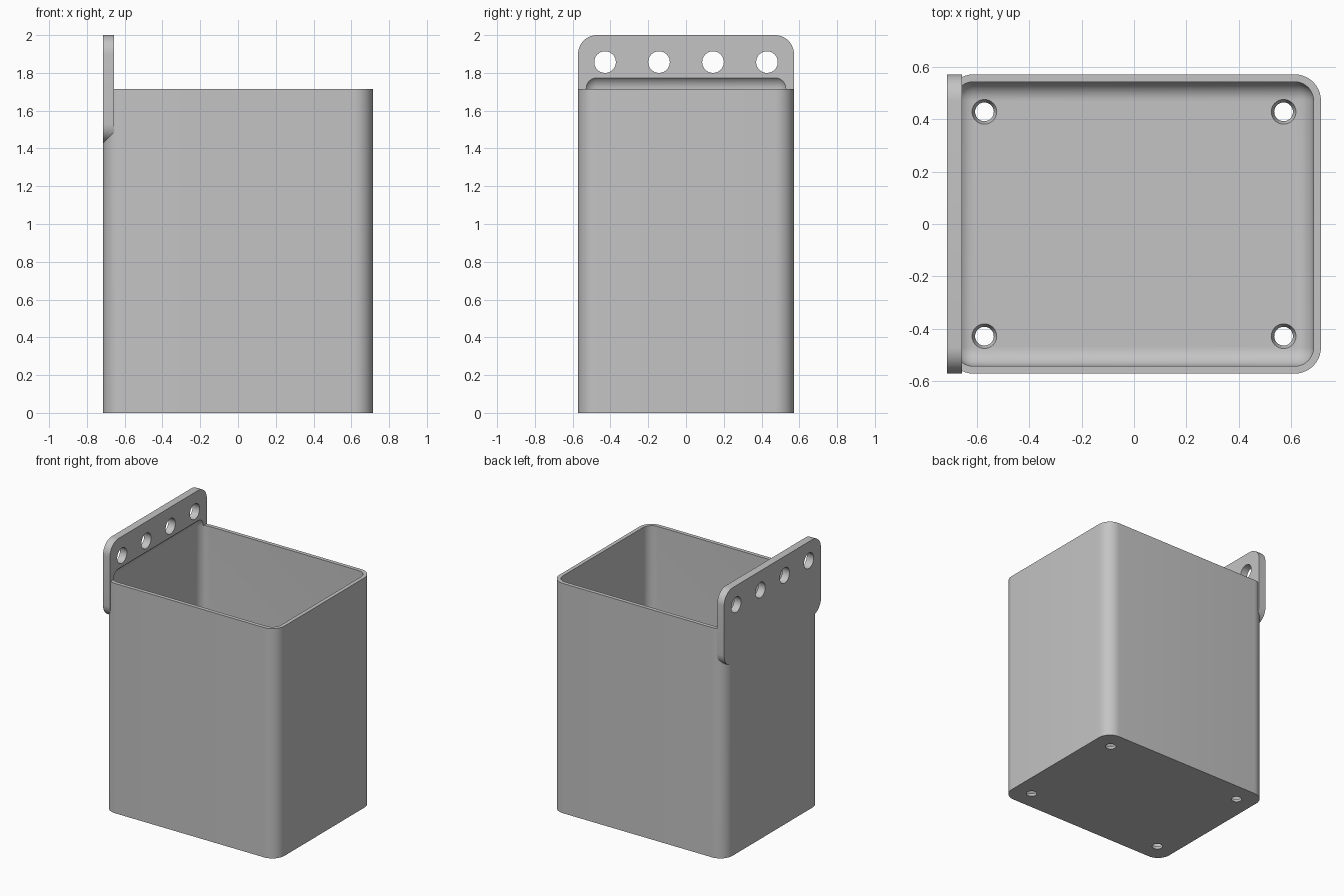
import bpy, bmesh, math
from mathutils import Matrix, Vector

cube = bpy.data.objects.get("Cube")
if cube:
    bpy.data.objects.remove(cube, do_unlink=True)

U = 2 / 70          # one design unit
ROUND = 3.5 * U     # outer corner radius
WALL = U

grey = bpy.data.materials.new("plain grey")
grey.use_nodes = True
grey.diffuse_color = (0.55, 0.55, 0.55, 1)
grey.node_tree.nodes["Principled BSDF"].inputs["Base Color"].default_value = (0.55, 0.55, 0.55, 1)


def to_object(name, bm):
    mesh = bpy.data.meshes.new(name)
    bmesh.ops.recalc_face_normals(bm, faces=bm.faces)
    bm.to_mesh(mesh)
    bm.free()
    mesh.materials.append(grey)
    obj = bpy.data.objects.new(name, mesh)
    bpy.context.collection.objects.link(obj)
    return obj


def rounded_box(name, low, high, radius, axis=None):
    """Box with edges along one axis rounded, or all edges if axis is None."""
    low, high = Vector(low), Vector(high)
    bm = bmesh.new()
    bmesh.ops.create_cube(bm, size=1)
    bmesh.ops.scale(bm, vec=high - low, verts=bm.verts)
    bmesh.ops.translate(bm, vec=(low + high) / 2, verts=bm.verts)
    edges = [e for e in bm.edges if axis is None or
             abs((e.verts[0].co - e.verts[1].co)[axis]) > 1e-4]
    bmesh.ops.bevel(bm, geom=edges, offset=radius, offset_type='OFFSET',
                    segments=10, profile=0.5, affect='EDGES')
    return to_object(name, bm)


def peg(name, centre, r1, r2, depth, along_x=False):
    bm = bmesh.new()
    turn = Matrix.Rotation(math.pi / 2, 4, 'Y') if along_x else Matrix()
    bmesh.ops.create_cone(bm, cap_ends=True, segments=40, radius1=r1, radius2=r2,
                          depth=depth, matrix=Matrix.Translation(centre) @ turn)
    return to_object(name, bm)


def combine(target, other, operation):
    other.hide_render = True
    mod = target.modifiers.new(operation.lower(), 'BOOLEAN')
    mod.operation = operation
    mod.solver = 'EXACT'
    mod.object = other
    bpy.context.view_layer.objects.active = target
    bpy.ops.object.modifier_apply(modifier=mod.name)
    bpy.data.objects.remove(other, do_unlink=True)


# Outer shell and hanging plate
X, Y = 25 * U, 20 * U
box = rounded_box("bin_with_hanging_plate", (-X, -Y, 0), (X, Y, 60 * U), ROUND, 2)
plate = rounded_box("hanging_plate", (-X, -Y, 50 * U), (-X + 2 * U, Y, 2), ROUND, 0)
combine(box, plate, 'UNION')

# Cavity with filleted floor, scooping slightly into the plate
cavity = rounded_box("cavity", (WALL - X, WALL - Y, WALL),
                     (X - WALL, Y - WALL, 62.6 * U), ROUND - WALL)
combine(box, cavity, 'DIFFERENCE')

# Row of mounting holes through the plate
for i in range(4):
    hole = peg("mounting_hole", (-X + U, (i - 1.5) * 10 * U, 65 * U),
               2 * U, 2 * U, 6 * U, True)
    combine(box, hole, 'DIFFERENCE')

# Countersunk drain holes in the floor
for sx in (-1, 1):
    for sy in (-1, 1):
        drain = peg("drain_hole", (sx * 20 * U, sy * 15 * U, U / 2),
                    1.05 * U, 1.85 * U, 2 * U)
        combine(box, drain, 'DIFFERENCE')

bpy.ops.object.select_all(action='DESELECT')
box.select_set(True)
bpy.context.view_layer.objects.active = box
bpy.ops.object.shade_smooth_by_angle(angle=math.radians(30))
